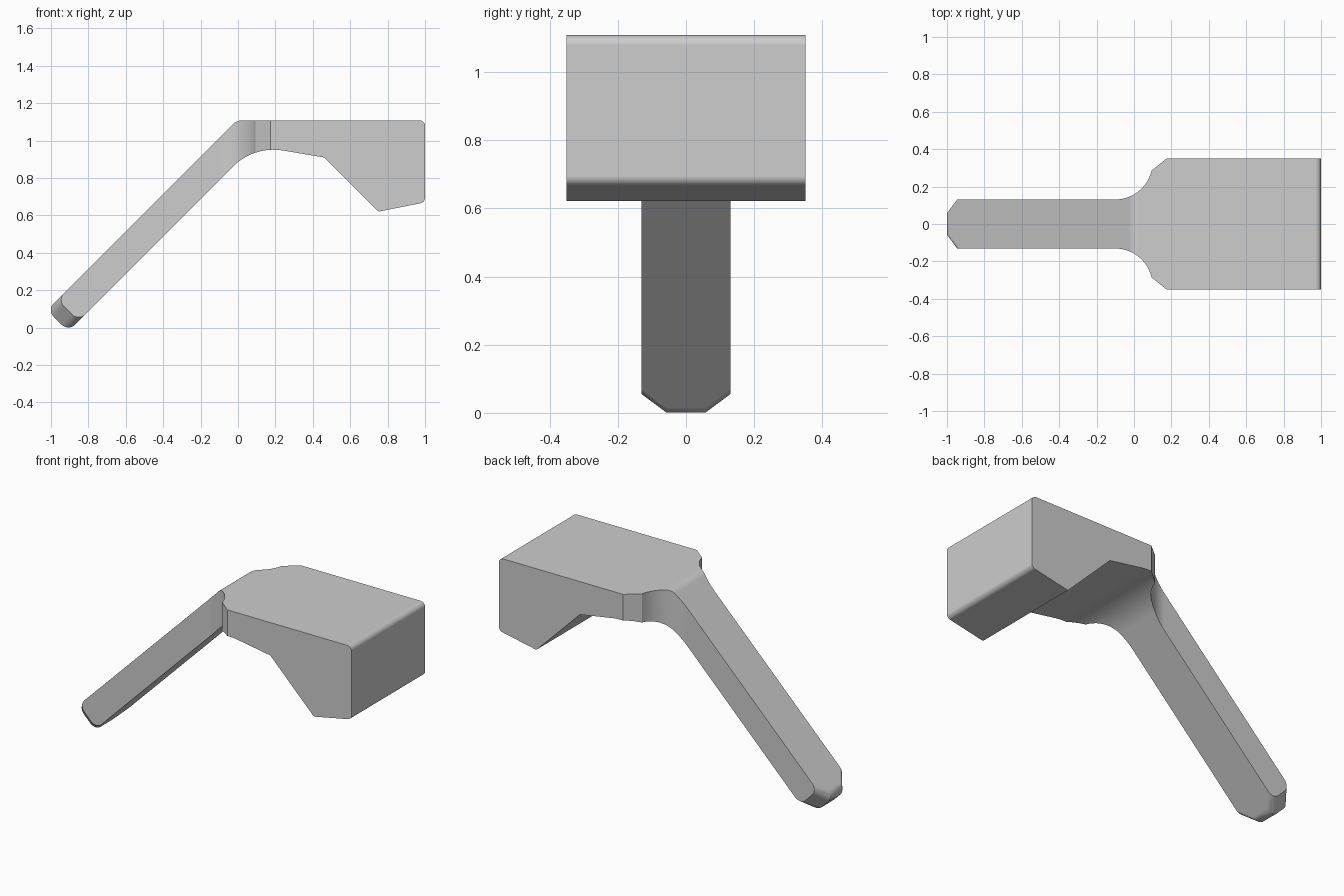
import bpy, bmesh, math
from mathutils import Vector

default = bpy.data.objects.get("Cube")
if default:
    bpy.data.objects.remove(default, do_unlink=True)

colour = (0.61, 0.61, 0.61, 1)
grey = bpy.data.materials.new("plain_grey")
grey.use_nodes = True
grey.diffuse_color = colour
grey.node_tree.nodes["Principled BSDF"].inputs["Base Color"].default_value = colour


def fillet(corners, steps=10):
    """Round each (u, v, radius) corner; returns (point, corner index) pairs."""
    out = []
    for i, (u, v, r) in enumerate(corners):
        p = Vector((u, v))
        if r == 0:
            out.append((p, i))
            continue
        a = (Vector(corners[i - 1][:2]) - p).normalized()
        b = (Vector(corners[(i + 1) % len(corners)][:2]) - p).normalized()
        half = math.acos(a.dot(b)) / 2
        centre = p + (a + b).normalized() * r / math.sin(half)
        start = p + a * r / math.tan(half) - centre
        end = p + b * r / math.tan(half) - centre
        for k in range(steps + 1):
            # Even steps of angle between the two tangent points
            t, turn = k / steps, math.pi - 2 * half
            spoke = (start * math.sin((1 - t) * turn) + end * math.sin(t * turn)) / math.sin(turn)
            out.append((centre + spoke, i))
    return out


def loft(name, sections):
    """Closed solid through matching rings of points."""
    bm = bmesh.new()
    rings = [[bm.verts.new(p) for p in s] for s in sections]
    n = len(rings[0])
    for low, high in zip(rings, rings[1:]):
        for i in range(n):
            j = (i + 1) % n
            bm.faces.new((low[i], low[j], high[j], high[i]))
    bm.faces.new(rings[0][::-1])
    bm.faces.new(rings[-1])
    bmesh.ops.recalc_face_normals(bm, faces=bm.faces)
    mesh = bpy.data.meshes.new(name)
    bm.to_mesh(mesh)
    bm.free()
    obj = bpy.data.objects.new(name, mesh)
    bpy.context.collection.objects.link(obj)
    mesh.materials.append(grey)
    return obj


# Side profile: the first two corners are the tip of the sloping arm
side = fillet([
    (-1.021, 0.094, 0.05), (-0.907, -0.02, 0.05),
    (0.085, 0.973, 0.305), (0.46, 0.91, 0),
    (0.75, 0.62, 0.015), (1, 0.67, 0.03),
    (1, 1.108, 0.03), (-0.007, 1.108, 0.07),
])
flat, slant = 0.057, 0.743


def side_section(y):
    # The tip slides up the arm away from the middle, giving its chamfers
    slide = max(0, abs(y) - flat) * slant
    return [(p.x + slide * (i < 2), y, p.y + slide * (i < 2)) for p, i in side]


body = loft("head_and_arm", [side_section(y) for y in (-0.4, -flat, flat, 0.4)])

# Plan outline: narrow arm flaring through a concave curve into the wide head
arm, head, curve = 0.131, 0.35, 0.199
half = [(-1.2, arm)]
for k in range(13):
    t = math.radians(77) * k / 12
    half.append((-0.1 + curve * math.sin(t), arm + curve * (1 - math.cos(t))))
half += [(0.174, head), (1.2, head)]
outline = half + [(x, -y) for x, y in reversed(half)]
cutter = loft("plan_cutter", [[(x, y, z) for x, y in outline] for z in (-0.3, 1.4)])
cutter.hide_render = True

trim = body.modifiers.new("plan_trim", "BOOLEAN")
trim.operation = "INTERSECT"
trim.solver = "EXACT"
trim.object = cutter

bpy.ops.object.select_all(action="DESELECT")
body.select_set(True)
bpy.context.view_layer.objects.active = body
bpy.ops.object.modifier_apply(modifier=trim.name)
bpy.data.objects.remove(cutter, do_unlink=True)

# Smooth rounded corners, crisp edges
bpy.ops.object.shade_smooth_by_angle(angle=math.radians(30))
weighted = body.modifiers.new("weighted_normals", "WEIGHTED_NORMAL")
weighted.keep_sharp = True
